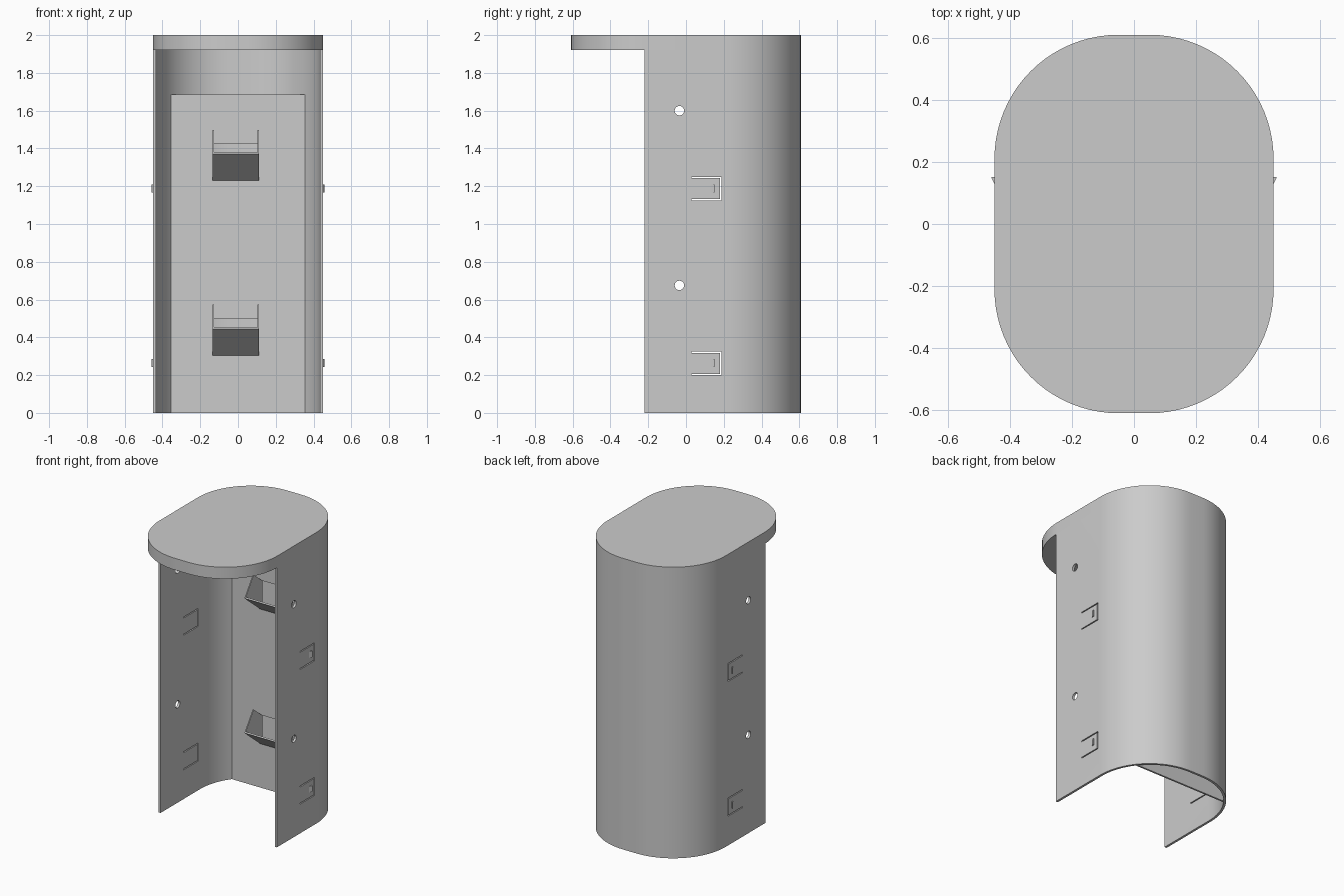
import bpy, bmesh, math
from mathutils import Vector

if "Cube" in bpy.data.objects:
    bpy.data.objects.remove(bpy.data.objects["Cube"], do_unlink=True)

GREY = (0.6, 0.6, 0.6, 1)
mat = bpy.data.materials.new("light grey")
mat.use_nodes = True
mat.diffuse_color = GREY
mat.node_tree.nodes["Principled BSDF"].inputs["Base Color"].default_value = GREY

HALF_X, HALF_Y, RADIUS, WALL = 0.45, 0.61, 0.4, 0.016
CAP_Z, FRONT_Y, PANEL_Y = 1.92, -0.22, 0.442
LEVELS = (0, 0.925)          # the fittings repeat at two heights


def prism(name, points, axis, lo, hi):
    """Extrude a flat outline along an axis: z takes (x, y), x takes (y, z), y takes (x, z)."""
    def place(a, b, d):
        return Vector({"x": (d, a, b), "y": (a, d, b), "z": (a, b, d)}[axis])
    bm = bmesh.new()
    rings = [[bm.verts.new(place(a, b, d)) for a, b in points] for d in (lo, hi)]
    bm.faces.new(rings[0])
    bm.faces.new(rings[1])
    n = len(points)
    for i in range(n):
        j = (i + 1) % n
        bm.faces.new((rings[0][i], rings[0][j], rings[1][j], rings[1][i]))
    bmesh.ops.recalc_face_normals(bm, faces=bm.faces)
    mesh = bpy.data.meshes.new(name)
    bm.to_mesh(mesh)
    bm.free()
    obj = bpy.data.objects.new(name, mesh)
    bpy.context.collection.objects.link(obj)
    mesh.materials.append(mat)
    return obj


def rect(a0, a1, b0, b1):
    return [(a0, b0), (a1, b0), (a1, b1), (a0, b1)]


def arc(cx, cy, r, start, end, steps=20):
    angles = [math.radians(start + (end - start) * i / steps) for i in range(steps + 1)]
    return [(cx + r * math.cos(t), cy + r * math.sin(t)) for t in angles]


def activate(obj):
    bpy.ops.object.select_all(action="DESELECT")
    obj.select_set(True)
    bpy.context.view_layer.objects.active = obj


def cut(obj, cutter):
    mod = obj.modifiers.new("cut", "BOOLEAN")
    mod.operation = "DIFFERENCE"
    mod.solver = "EXACT"
    mod.object = cutter
    cutter.hide_render = True
    activate(obj)
    bpy.ops.object.modifier_apply(modifier=mod.name)
    bpy.data.objects.remove(cutter, do_unlink=True)


def smooth(obj):
    activate(obj)
    bpy.ops.object.shade_smooth_by_angle(angle=math.radians(25))


# Overhanging rounded cap
cx, cy = HALF_X - RADIUS, HALF_Y - RADIUS
outline = []
for sx, sy, start in ((1, 1, 0), (-1, 1, 90), (-1, -1, 180), (1, -1, 270)):
    outline += arc(sx * cx, sy * cy, RADIUS, start, start + 90)
cap = prism("cap", outline, "z", CAP_Z, 2)
smooth(cap)


# Wrap-round shell, open at the front
def wrap(r):
    x = cx + r
    return ([(x, FRONT_Y)] + arc(cx, cy, r, 0, 90)
            + arc(-cx, cy, r, 90, 180) + [(-x, FRONT_Y)])


shell = prism("shell", wrap(RADIUS) + wrap(RADIUS - WALL)[::-1], "z", 0, CAP_Z)

# Screw holes and U-shaped slots through both side walls
GAP = 0.007
for dz in LEVELS:
    hole = arc(-0.035, 0.675 + dz, 0.025, 0, 360, 24)[:-1]
    cut(shell, prism("hole_cutter", hole, "x", -1, 1))
    y0, y1, z0, z1 = 0.03, 0.187, 0.2 + dz, 0.325 + dz
    slot = [(y0, z0), (y1, z0), (y1, z1), (y0, z1), (y0, z1 - GAP),
            (y1 - GAP, z1 - GAP), (y1 - GAP, z0 + GAP), (y0, z0 + GAP)]
    cut(shell, prism("slot_cutter", slot, "x", -1, 1))
smooth(shell)

# Wedge catches on the spring tongues
for dz in LEVELS:
    for side, sx in (("left", 1), ("right", -1)):
        wedge = [(sx * (HALF_X - 0.004), 0.13), (sx * HALF_X, 0.13),
                 (sx * 0.459, 0.147), (sx * 0.459, 0.151), (sx * (HALF_X - 0.004), 0.151)]
        prism(f"{side}_catch", wedge, "z", 0.243 + dz, 0.285 + dz)

# Flat inner panel with a window behind each hook
panel = prism("inner_panel", rect(-0.358, 0.358, 0, 1.685), "y", PANEL_Y, PANEL_Y + 0.012)
for dz in LEVELS:
    window = rect(-0.13, 0.105, 0.317 + dz, 0.5 + dz)
    cut(panel, prism("window_cutter", window, "y", 0.3, 0.6))

# Folded hooks: sloping floor and two side cheeks
X0, X1, SHEET = -0.135, 0.11, 0.007
for dz in LEVELS:
    back, lip = PANEL_Y + 0.008, PANEL_Y - 0.18
    floor = [(back, 0.303), (PANEL_Y - 0.01, 0.307), (lip, 0.445), (lip + 0.006, 0.453),
             (PANEL_Y - 0.007, 0.318), (back, 0.315)]
    prism("hook_floor", [(y, z + dz) for y, z in floor], "x", X0, X1)
    cheek = [(lip, 0.446), (lip + 0.09, 0.573), (back, 0.495), (back, 0.31), (PANEL_Y - 0.01, 0.31)]
    for x in (X0, X1 - SHEET):
        prism("hook_cheek", [(y, z + dz) for y, z in cheek], "x", x, x + SHEET)
